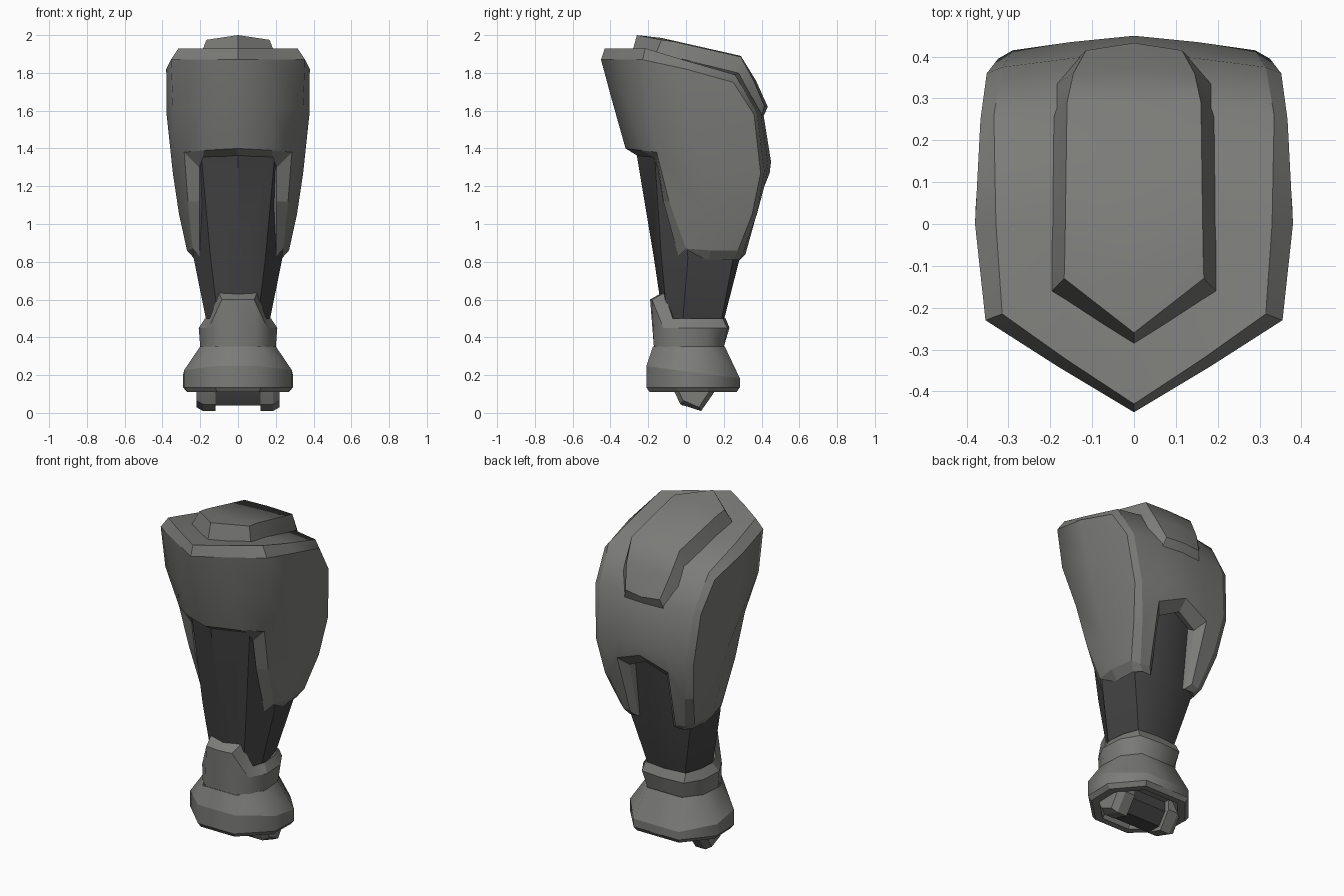
import bpy, bmesh, math

if "Cube" in bpy.data.objects:
    bpy.data.objects.remove(bpy.data.objects["Cube"])


def material(name, v):
    m = bpy.data.materials.new(name)
    m.diffuse_color = (*v, 1)
    m.use_nodes = True
    m.node_tree.nodes["Principled BSDF"].inputs["Base Color"].default_value = m.diffuse_color
    return m


GREY = material("armour grey", (0.20, 0.20, 0.19))
DARK = material("dark grey", (0.056, 0.056, 0.058))


def bridge(*rows):
    """Quads between neighbouring rows of points."""
    out = []
    for a, b in zip(rows, rows[1:]):
        for i in range(len(a) - 1):
            out.append((a[i], a[i + 1], b[i + 1], b[i]))
    return out


def mirrored(name, faces, mat, angle=25, soft=None):
    """Build the half made of faces and its mirror image as one object.
    Edges for which soft(a, b) holds are kept smooth."""
    bm = bmesh.new()
    for f in faces:
        pts = []
        for p in f:
            if p not in pts:
                pts.append(p)
        if len(pts) < 3:
            continue
        for s in (1, -1):
            bm.faces.new([bm.verts.new((s * x, y, z)) for x, y, z in pts])
    bmesh.ops.remove_doubles(bm, verts=bm.verts, dist=0.0005)
    bmesh.ops.recalc_face_normals(bm, faces=bm.faces)
    me = bpy.data.meshes.new(name)
    bm.to_mesh(me)
    bm.free()
    me.materials.append(mat)
    ob = bpy.data.objects.new(name, me)
    bpy.context.collection.objects.link(ob)
    bpy.ops.object.select_all(action='DESELECT')
    ob.select_set(True)
    bpy.context.view_layer.objects.active = ob
    bpy.ops.object.shade_smooth_by_angle(angle=math.radians(angle))
    if soft:
        for e in me.edges:
            if soft(*(me.vertices[i].co for i in e.vertices)):
                e.use_edge_sharp = False
    return ob


def ring(z, pts):
    """Half outline at one height, closed onto the centre plane."""
    return [(0, pts[0][1], z)] + [(x, y, z) for x, y in pts] + [(0, pts[-1][1], z)]


def cap(r):
    """Fill a half ring with strips running to the centre plane."""
    return [((0, a[1], a[2]), a, b, (0, b[1], b[2])) for a, b in zip(r, r[1:])]


# Main shell: spine strip over the top and down the back
spine_c = [(0, -.43, 1.93), (0, 0, 1.87), (0, .28, 1.80), (0, .41, 1.58),
           (0, .45, 1.33), (0, .443, 1.27)]
spine_k = [(.16, -.325, 1.93), (.17, 0, 1.87), (.17, .28, 1.80), (.16, .395, 1.59),
           (.15, .435, 1.32), (.17, .415, 1.20), (.15, .315, .84)]
spine_e = [(.315, -.215, 1.93), (.33, 0, 1.865), (.335, .26, 1.79), (.315, .375, 1.59),
           (.29, .415, 1.28), (.255, .375, 1.05), (.205, .30, .84)]
# side panels, front to back, five rows from top to bottom
side_f = [(.355, -.23, 1.87), (.345, -.20, 1.62), (.285, -.155, 1.38),
          (.265, -.09, 1.12), (.24, 0, .87)]
side_m = [(.38, 0, 1.82), (.378, .05, 1.58), (.345, .10, 1.27),
          (.312, .12, 1.05), (.27, .13, .86)]
side_b = [(.367, .25, 1.75), (.352, .36, 1.58), (.325, .395, 1.27),
          (.295, .35, 1.05), (.25, .275, .86)]
# front plate
front_c = [(0, -.45, 1.87), (0, -.385, 1.63), (0, -.32, 1.40)]
front_k = [(.18, -.342, 1.87), (.185, -.305, 1.63), (.18, -.238, 1.39)]

shell = bridge(spine_c, spine_k[:6]) + bridge(spine_k, spine_e)
shell += bridge(spine_e, side_f[:1] + side_m[:1] + side_b)
shell += bridge(side_f, side_m, side_b)
shell += bridge(front_c, front_k, side_f[:3])
shell += bridge([spine_c[0], spine_k[0], spine_e[0]], [front_c[0], front_k[0], side_f[0]])
# turned-in rim around the openings, then a lip running inside
edge = [front_c[2], front_k[2], side_f[2], side_f[3], side_f[4], side_m[4], side_b[4],
        spine_e[6], spine_k[6], spine_k[5], spine_c[5]]
rim = [(0, -.255, 1.36), (.185, -.175, 1.355), (.205, -.15, 1.30), (.205, -.12, 1.12),
       (.205, -.04, .83), (.225, .12, .81), (.215, .25, .81),
       (.18, .285, .81), (.12, .285, .81), (.125, .36, 1.15), (0, .385, 1.21)]
lip = [(x * .85, (y - .08) * .8 + .08, z + .03) for x, y, z in rim]
shell += bridge(edge, rim, lip)


def shell_soft(a, b):
    dz, low, high = abs(a.z - b.z), min(a.z, b.z), max(a.z, b.z)
    front = max(a.y, b.y) < -.1 and low > 1.37 and high < 1.9 and (dz > .1 or 1.5 < low < 1.7)
    back = min(a.y, b.y) > .2 and low > 1.26 and dz < .06
    spine = min(a.y, b.y) > -.05 and low > 1.26 and max(abs(a.x), abs(b.x)) < .2
    panel = any(abs(v.x) > .3 and .04 < v.y < .125 and 1 < v.z < 1.75 for v in (a, b))
    return front or back or spine or panel


mirrored("shell", shell, GREY, 12, shell_soft)

# Raised pad on top of the shell
pad_top_c = [(0, -.26, 2.0), (0, -.13, 1.985), (0, .29, 1.89), (0, .37, 1.76), (0, .433, 1.62)]
pad_top_e = [(.167, -.13, 1.975), (.165, -.06, 1.965), (.16, .29, 1.885),
             (.145, .36, 1.755), (.115, .415, 1.625)]
pad_base = [(.196, -.16, 1.90), (.2, -.06, 1.87), (.197, .25, 1.79),
            (.185, .335, 1.69), (.13, .40, 1.57)]
pad = bridge(pad_top_c, pad_top_e, pad_base)
pad += [(pad_top_c[0], pad_top_e[0], pad_base[0], (0, -.288, 1.90)),
        (pad_top_c[-1], pad_top_e[-1], pad_base[-1], (0, .405, 1.56))]


def pad_soft(a, b):
    across = a.y > .2 and b.y > .2 and abs(a.z - b.z) < .02 and a.z > 1.7
    return across or (abs(a.x) + abs(b.x) < .01 and min(a.z, b.z) > 1.95)


mirrored("top_pad", pad, GREY, 25, pad_soft)

# Dark limb inside the shell
limb = [ring(.45, [(0, -.115), (.10, -.095), (.16, -.02), (.115, .18), (.06, .19)]),
        ring(.82, [(0, -.17), (.145, -.13), (.235, .01), (.205, .25), (.08, .285)]),
        ring(1.42, [(0, -.27), (.2, -.17), (.245, -.05), (.22, .29), (.10, .36)])]
mirrored("inner_limb", bridge(*limb) + cap(limb[0]) + cap(limb[-1]), DARK, 30)

# Cuff with a raised front tab
cuff_top = [(0, -.13, .635), (.1, -.115, .635), (.15, -.07, .5), (.175, 0, .5),
            (.168, .1, .5), (.135, .195, .5), (0, .21, .5)]
cuff_mid = [(0, -.19, .6), (.085, -.18, .6), (.155, -.12, .45), (.208, -.02, .45),
            (.2, .12, .45), (.14, .22, .45), (0, .23, .45)]
cuff_low = [(0, -.17, .35), (.1, -.17, .35), (.16, -.11, .35), (.2, -.02, .35),
            (.19, .11, .35), (.115, .2, .35), (0, .2, .35)]
cuff_in = [(x * .8, y * .8, z - .03) for x, y, z in cuff_top]
mirrored("cuff", bridge(cuff_in, cuff_top, cuff_mid, cuff_low), GREY, 20,
         lambda a, b: min(a.z, b.z) < .4 and abs(a.z - b.z) > .08)

# Flared collar with a recessed underside; its upper edge slopes down to the back
flare = [(.12, -.21), (.285, -.05), (.29, .12), (.15, .285)]


def flare_ring(z, s, slope=0.0):
    return [(x * s, (y - .04) * s + .04, z - slope * (y - .04)) for x, y, _ in ring(0, flare)]


neck = ring(.352, [(.11, -.175), (.2, -.04), (.19, .11), (.115, .205)])
collar = [neck, flare_ring(.215, 1, .13), flare_ring(.135, 1), flare_ring(.11, .93),
          flare_ring(.11, .78), flare_ring(.17, .68)]
mirrored("collar", bridge(*collar) + cap(collar[-1]), GREY, 14,
         lambda a, b: abs(a.z - b.z) > .04 and min(a.z, b.z) > .12 and max(a.z, b.z) > .18)


# Side pegs and the dark bar between them
def prism(x0, x1, profile, inset):
    a = [(x0, y, z) for y, z in profile]
    b = [(x1, y, z) for y, z in profile]
    cy = sum(p[0] for p in profile) / len(profile)
    c = [(x1 + inset, cy + (y - cy) * .75, z + (.02 if z < .1 else 0)) for y, z in profile]
    return bridge(a + a[:1], b + b[:1], c + c[:1]) + [a, c]


mirrored("pegs", prism(.12, .185, [(-.08, .17), (-.06, .11), (-.03, .045), (.08, .01),
                                   (.15, .11), (.15, .17)], .035), GREY)
bar = [(-.06, .17), (-.05, .1), (-.02, .04), (.07, .04), (.12, .11), (.12, .17)]
bar_end = [(.125, y, z) for y, z in bar]
bar_mid = [(0, y, z) for y, z in bar]
mirrored("bar", bridge(bar_mid + bar_mid[:1], bar_end + bar_end[:1]) + [bar_end], DARK)
